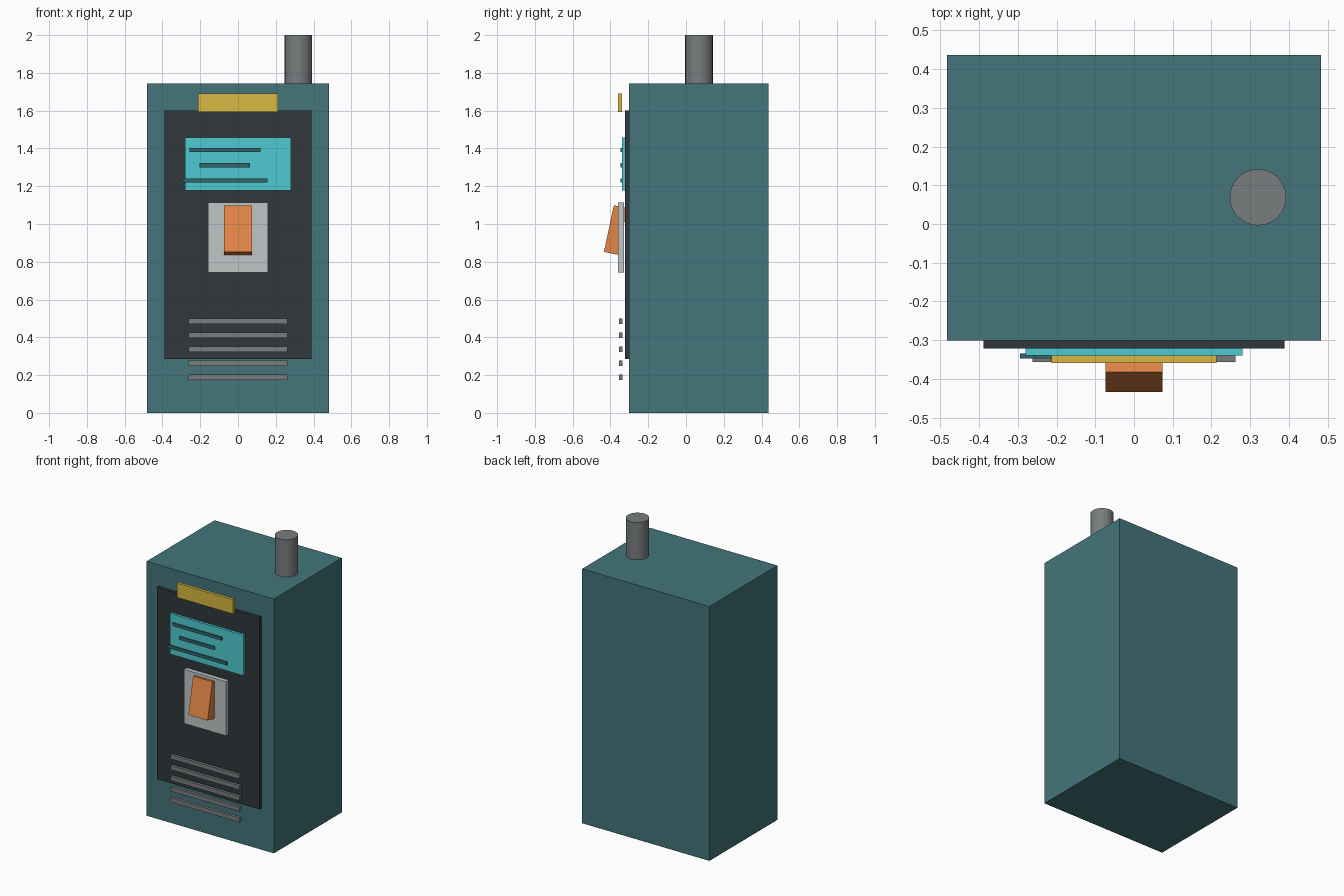
import bpy, math

if "Cube" in bpy.data.objects:
    bpy.data.objects.remove(bpy.data.objects["Cube"])


def material(name, rgb):
    m = bpy.data.materials.new(name)
    m.diffuse_color = (*rgb, 1)
    m.use_nodes = True
    m.node_tree.nodes["Principled BSDF"].inputs["Base Color"].default_value = m.diffuse_color
    return m


teal = material("teal_paint", (0.056, 0.178, 0.198))
charcoal = material("charcoal", (0.029, 0.038, 0.043))
cyan = material("screen_cyan", (0.076, 0.60, 0.64))
dark_teal = material("dark_teal", (0.03, 0.13, 0.15))
yellow = material("yellow_paint", (0.69, 0.485, 0.055))
orange = material("orange_plastic", (0.77, 0.24, 0.06))
pale = material("pale_metal", (0.53, 0.56, 0.56))
steel = material("steel", (0.19, 0.205, 0.21))


def box(name, x, y, z, mat, tilt=0.0):
    """Box from (min, max) ranges, optionally tilted about x."""
    bpy.ops.mesh.primitive_cube_add(size=1)
    o = bpy.context.object
    o.name = name
    lims = (x, y, z)
    for v in o.data.vertices:
        v.co = [c * (b - a) for c, (a, b) in zip(v.co, lims)]
    o.location = [(a + b) / 2 for a, b in lims]
    o.rotation_euler.x = tilt
    o.data.materials.append(mat)
    return o


# Cabinet and its front panel
box("cabinet", (-0.483, 0.483), (-0.301, 0.436), (0, 1.745), teal)
box("front_panel", (-0.389, 0.389), (-0.322, -0.301), (0.284, 1.60), charcoal)

# Header strip, screen and readout bars
box("header_strip", (-0.213, 0.213), (-0.359, -0.339), (1.592, 1.69), yellow)
box("screen", (-0.28, 0.28), (-0.339, -0.322), (1.178, 1.457), cyan)
for i, (x0, x1) in enumerate([(-0.256, 0.119), (-0.203, 0.064), (-0.295, 0.157)]):
    z = 1.391 - 0.08 * i
    box(f"readout_bar_{i + 1}", (x0, x1), (-0.347, -0.335), (z - 0.011, z + 0.011), dark_teal)

# Rocker switch on its plate
box("switch_plate", (-0.16, 0.16), (-0.359, -0.329), (0.742, 1.113), pale)
box("rocker_switch", (-0.073, 0.073), (-0.409, -0.336), (0.842, 1.094), orange, -math.radians(12))

# Vent slats
for i in range(5):
    z = 0.485 - 0.074 * i
    box(f"vent_slat_{i + 1}", (-0.262, 0.262), (-0.356, -0.336), (z - 0.015, z + 0.015), steel)

# Exhaust pipe
bpy.ops.mesh.primitive_cylinder_add(vertices=24, radius=0.073, depth=0.255,
                                    location=(0.32, 0.069, 1.8725))
pipe = bpy.context.object
pipe.name = "exhaust_pipe"
pipe.data.materials.append(steel)
